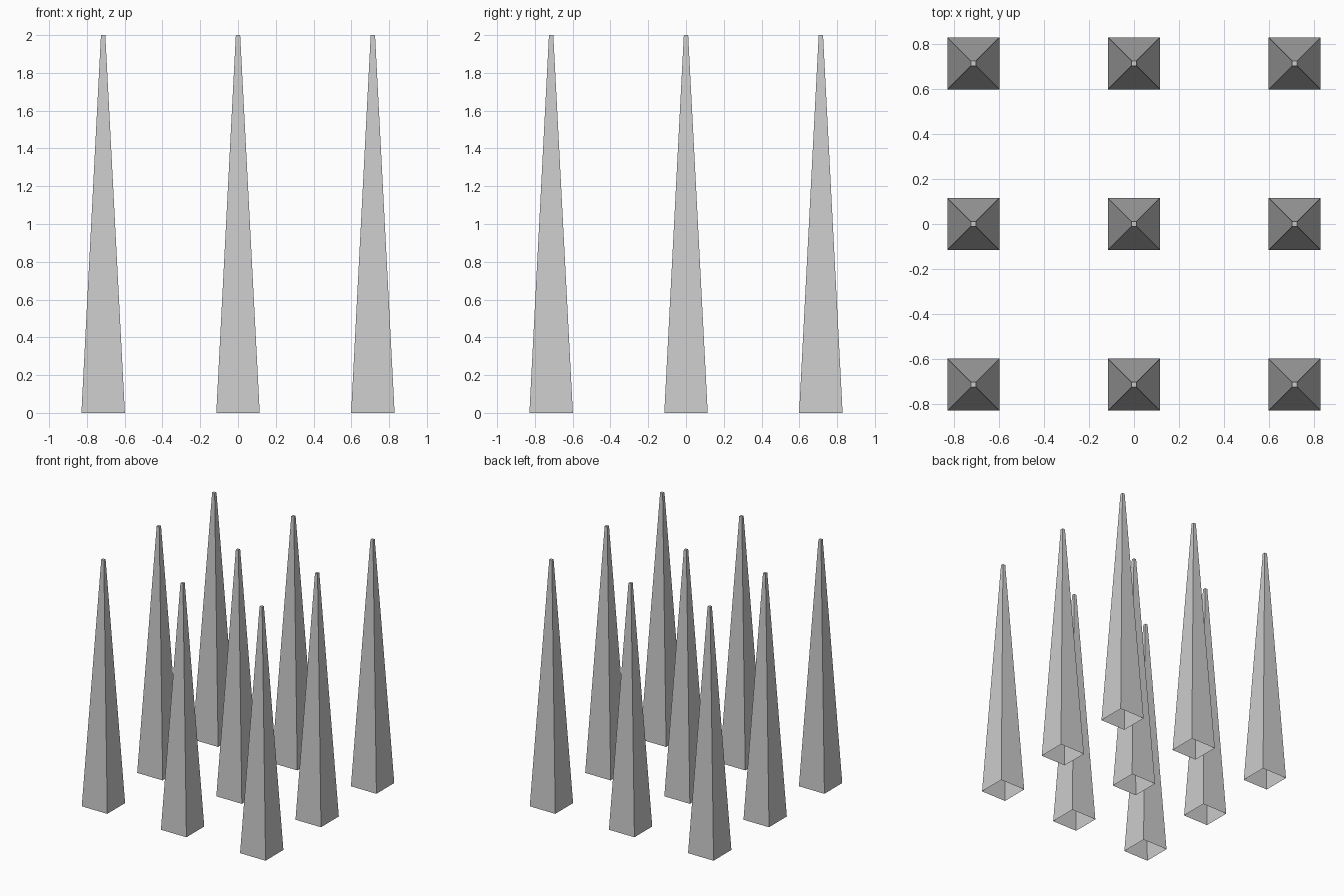
import bpy, bmesh

if "Cube" in bpy.data.objects:
    bpy.data.objects.remove(bpy.data.objects["Cube"])

PITCH = 0.714      # spacing between spikes
BASE = 0.115       # half width at the ground
TIP = 0.0115       # half width at the blunt tip
HEIGHT = 2.0


def square(bm, half, z):
    return [bm.verts.new((sx * half, sy * half, z))
            for sx, sy in ((-1, -1), (1, -1), (1, 1), (-1, 1))]


# One tapered four-sided spike: capped tip, open underside
bm = bmesh.new()
low, high = square(bm, BASE, 0), square(bm, TIP, HEIGHT)
for i in range(4):
    j = (i + 1) % 4
    bm.faces.new((low[i], low[j], high[j], high[i]))
bm.faces.new(high)
mesh = bpy.data.meshes.new("spike")
bm.to_mesh(mesh)
bm.free()

# Three by three grid of spikes sharing the mesh
for row, y in zip(("front", "middle", "back"), (-PITCH, 0, PITCH)):
    for col, x in zip(("left", "centre", "right"), (-PITCH, 0, PITCH)):
        spike = bpy.data.objects.new(f"spike_{row}_{col}", mesh)
        spike.location = (x, y, 0)
        bpy.context.collection.objects.link(spike)
